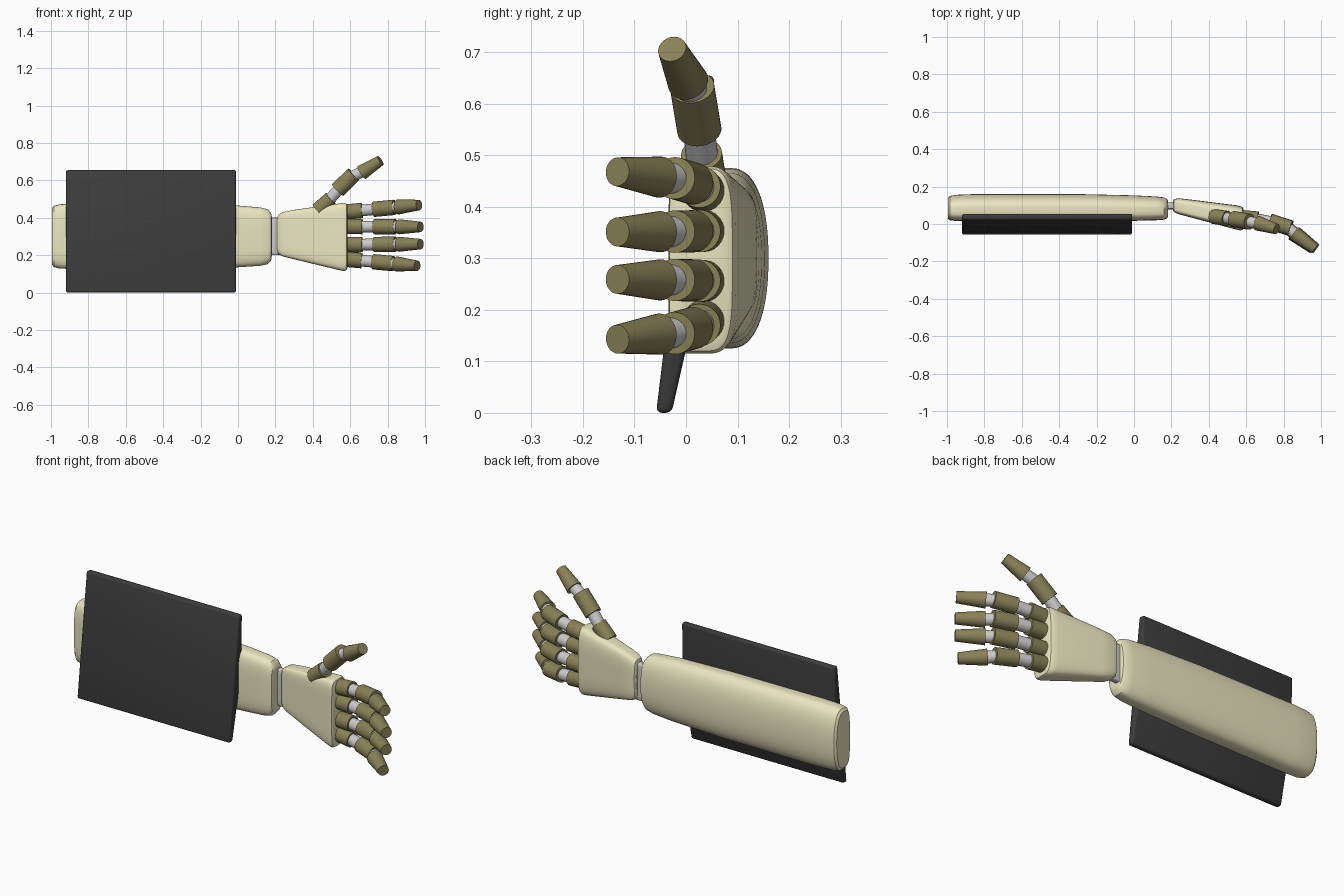
import bpy, bmesh
from math import sin, cos, pi, radians, copysign
from mathutils import Vector

if "Cube" in bpy.data.objects:
    bpy.data.objects.remove(bpy.data.objects["Cube"])


def material(name, rgb):
    m = bpy.data.materials.new(name)
    m.diffuse_color = (*rgb, 1)
    m.use_nodes = True
    m.node_tree.nodes["Principled BSDF"].inputs["Base Color"].default_value = m.diffuse_color
    return m


CREAM = material("cream", (0.83, 0.79, 0.53))
OLIVE = material("olive", (0.25, 0.22, 0.095))
DARK = material("dark", (0.045, 0.045, 0.045))


def finish(name, bm, mat=None, angle=35):
    bmesh.ops.recalc_face_normals(bm, faces=bm.faces)
    me = bpy.data.meshes.new(name)
    bm.to_mesh(me)
    bm.free()
    ob = bpy.data.objects.new(name, me)
    bpy.context.collection.objects.link(ob)
    if mat:
        me.materials.append(mat)
    bpy.ops.object.select_all(action='DESELECT')
    ob.select_set(True)
    bpy.context.view_layer.objects.active = ob
    bpy.ops.object.shade_smooth_by_angle(angle=radians(angle))
    return ob


def loft(name, rings, p_front, p_back, mat, n=64):
    """Skin superellipse sections; ring = x, z0, z1, y0, y1."""
    bm = bmesh.new()
    loops = []
    for x, z0, z1, y0, y1 in rings:
        loop = []
        for i in range(n):
            a = 2 * pi * i / n
            c, s = cos(a), sin(a)
            p = p_back if s > 0 else p_front
            y = (y0 + y1) / 2 + copysign(abs(s) ** (2 / p), s) * (y1 - y0) / 2
            z = (z0 + z1) / 2 + copysign(abs(c) ** (2 / p), c) * (z1 - z0) / 2
            loop.append(bm.verts.new((x, y, z)))
        loops.append(loop)
    for a, b in zip(loops, loops[1:]):
        for i in range(n):
            j = (i + 1) % n
            bm.faces.new((a[i], a[j], b[j], b[i]))
    bm.faces.new(loops[0])
    bm.faces.new(loops[-1])
    return finish(name, bm, mat)


def rod(name, a, b, r1, r2, mat=None):
    """Cone or cylinder running from point a to point b."""
    a, b = Vector(a), Vector(b)
    d = b - a
    bm = bmesh.new()
    bmesh.ops.create_cone(bm, cap_ends=True, segments=32, radius1=r1, radius2=r2, depth=d.length)
    rot = d.to_track_quat('Z', 'Y')
    for v in bm.verts:
        v.co = rot @ v.co + (a + b) / 2
    return finish(name, bm, mat)


# forearm: flat front, rounded back
loft("forearm", [
    (-0.995, 0.150, 0.450, 0.028, 0.140),
    (-0.985, 0.136, 0.464, 0.020, 0.150),
    (-0.950, 0.128, 0.472, 0.016, 0.156),
    (-0.850, 0.125, 0.475, 0.014, 0.160),
    (-0.300, 0.127, 0.473, 0.014, 0.160),
    (0.000, 0.135, 0.465, 0.017, 0.153),
    (0.120, 0.143, 0.455, 0.020, 0.147),
    (0.160, 0.152, 0.445, 0.023, 0.142),
    (0.177, 0.172, 0.425, 0.030, 0.134),
    (0.181, 0.195, 0.405, 0.040, 0.125)], 4.0, 2.3, CREAM)

# palm
loft("palm", [
    (0.209, 0.225, 0.395, 0.070, 0.125),
    (0.215, 0.207, 0.415, 0.063, 0.133),
    (0.240, 0.193, 0.430, 0.052, 0.138),
    (0.300, 0.178, 0.442, 0.036, 0.131),
    (0.540, 0.120, 0.476, -0.028, 0.101),
    (0.567, 0.115, 0.479, -0.034, 0.096),
    (0.580, 0.120, 0.474, -0.032, 0.090),
    (0.585, 0.132, 0.460, -0.022, 0.080)], 6.0, 4.0, CREAM)

# wrist plate
loft("wrist", [(0.15, 0.2, 0.4, 0.078, 0.115), (0.25, 0.2, 0.4, 0.078, 0.115)], 6, 6, None)

# board: tilted slab, thicker in the middle, extruded along x
bm = bmesh.new()
profile = [(-0.058, 0.0), (-0.028, 0.0), (0.047, 0.33), (0.055, 0.655), (0.022, 0.655)]
face = bm.faces.new([bm.verts.new((-0.92, y, z)) for y, z in profile])
ext = bmesh.ops.extrude_face_region(bm, geom=[face])
for v in ext["geom"]:
    if isinstance(v, bmesh.types.BMVert):
        v.co.x = -0.01
bmesh.ops.bevel(bm, geom=bm.edges[:], offset=0.011, segments=3, profile=0.5, affect='EDGES')
finish("board", bm, DARK)


def digit(name, points, r_base, r_mid):
    """Six path points: knuckle, middle and tip sections, with grey joints between."""
    k0, k1, m0, m1, t0, t1 = [Vector(p) for p in points]
    rod(name + "_knuckle", k0, k1, r_base, r_base, OLIVE)
    rod(name + "_middle", m0, m1, r_mid, r_mid, OLIVE)
    rod(name + "_tip", t0, t1, 0.040, 0.028, OLIVE)
    rod(name + "_lower_joint", k1.lerp(k0, 0.2), m0.lerp(m1, 0.2), 0.031, 0.031)
    rod(name + "_upper_joint", m1.lerp(m0, 0.2), t0.lerp(t1, 0.2), 0.030, 0.030)


# fingers: name, knuckle height, tip height, length offset
for name, zk, zt, dx in [("index_finger", 0.433, 0.468, -0.008), ("middle_finger", 0.353, 0.351, 0.0),
                         ("ring_finger", 0.256, 0.259, 0.0), ("little_finger", 0.176, 0.143, -0.018)]:
    path = [(0.55, 0.036), (0.665, 0.026), (0.73, 0.014), (0.842, -0.022), (0.862, -0.050), (0.976, -0.133)]
    pts = []
    for x, y in path:
        t = (x - 0.6) / 0.376
        pts.append((x + dx * max(t, 0), y, zk + (zt - zk) * t))
    digit(name, pts, 0.041, 0.041)

# thumb
digit("thumb", [(0.425, 0.040, 0.440), (0.497, 0.030, 0.502), (0.533, 0.026, 0.548),
                (0.618, 0.012, 0.632), (0.662, 0.004, 0.642), (0.762, -0.027, 0.706)], 0.040, 0.043)
